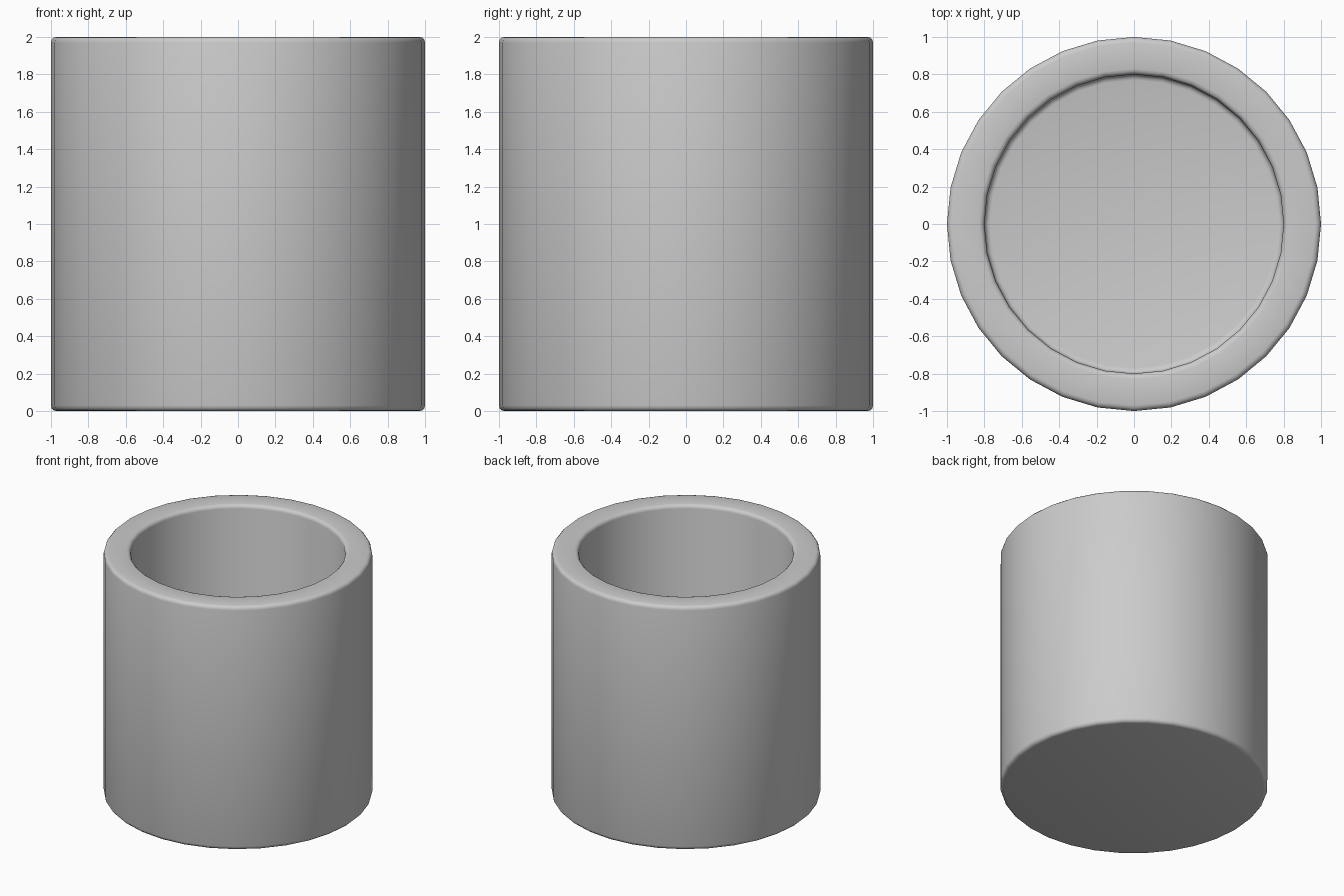
import bpy, bmesh, math

if "Cube" in bpy.data.objects:
    bpy.data.objects.remove(bpy.data.objects["Cube"])

SIDES = 32
BEVEL = 0.03

# Cup profile (radius, height): outer base, outer rim, inner rim, inner floor
profile = [(1.0, 0.0), (1.0, 2.0), (0.8, 2.0), (0.8, 0.2)]

bm = bmesh.new()
rings = []
for r, z in profile:
    rings.append([bm.verts.new((r * math.cos(2 * math.pi * i / SIDES),
                                r * math.sin(2 * math.pi * i / SIDES), z))
                  for i in range(SIDES)])

# Walls and rim
for a, b in zip(rings, rings[1:]):
    for i in range(SIDES):
        j = (i + 1) % SIDES
        bm.faces.new((a[i], a[j], b[j], b[i]))

# Underside and inner floor
bm.faces.new(rings[0][::-1])
bm.faces.new(rings[-1])

# Rounded corners on every ring
ring_edges = [e for e in bm.edges
              if abs(e.verts[0].co.z - e.verts[1].co.z) < 1e-5
              and abs(e.verts[0].co.xy.length - e.verts[1].co.xy.length) < 1e-4]
bmesh.ops.bevel(bm, geom=ring_edges, offset=BEVEL, segments=3, profile=0.5,
                affect='EDGES', clamp_overlap=True)
bmesh.ops.recalc_face_normals(bm, faces=bm.faces)

mesh = bpy.data.meshes.new("cup")
bm.to_mesh(mesh)
bm.free()
cup = bpy.data.objects.new("cup", mesh)
bpy.context.collection.objects.link(cup)

# Smooth shading
bpy.context.view_layer.objects.active = cup
cup.select_set(True)
bpy.ops.object.shade_smooth_by_angle(angle=math.radians(40))
